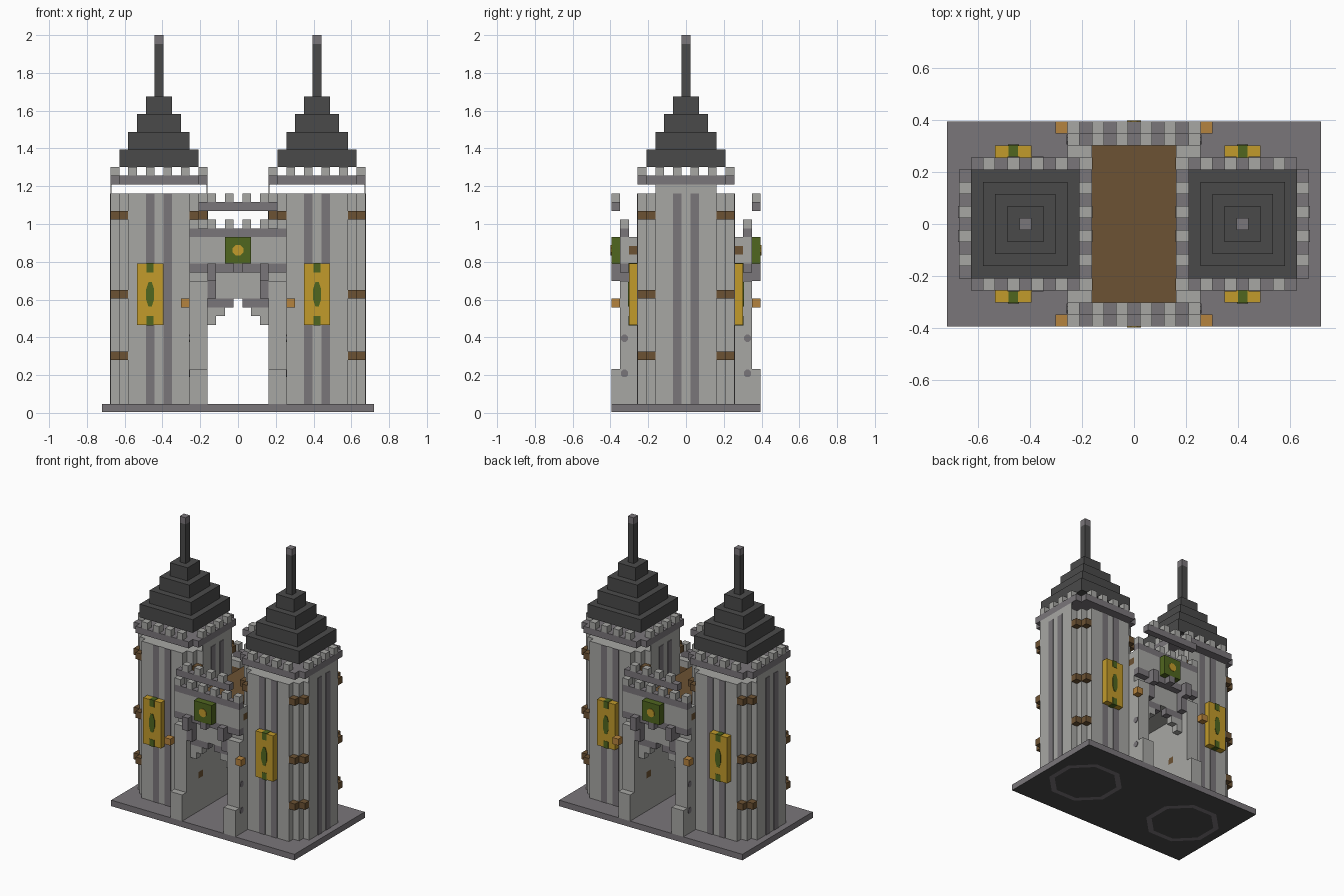
import bpy, bmesh, math
from mathutils import Matrix, Vector

old = bpy.data.objects.get("Cube")
if old:
    bpy.data.objects.remove(old, do_unlink=True)

U = 2 / 43          # one building block
T = 0.08            # thickness of painted plates, in blocks
SIDES = (-1, 1)


def material(name, code):
    rgb = [int(code[i:i + 2], 16) / 255 for i in (0, 2, 4)]
    col = [((c + 0.055) / 1.055) ** 2.4 for c in rgb] + [1]
    m = bpy.data.materials.new(name)
    m.use_nodes = True
    m.diffuse_color = col
    m.node_tree.nodes["Principled BSDF"].inputs["Base Color"].default_value = col
    return m


LIGHT = material("light stone", "A7A7A4")
GREY = material("grey stone", "7A767A")
DARK = material("dark slate", "4A4A4A")
BROWN = material("brown wood", "6C5233")
GOLD = material("gold cloth", "C29B2B")
GREEN = material("green cloth", "50661F")
ORANGE = material("lantern orange", "B5833E")


def finish(name, bm, mat):
    mesh = bpy.data.meshes.new(name)
    bm.to_mesh(mesh)
    bm.free()
    mesh.materials.append(mat)
    ob = bpy.data.objects.new(name, mesh)
    bpy.context.scene.collection.objects.link(ob)
    return ob


def blocks(name, mat, boxes):
    """One object from boxes given as centre and size, in blocks; z is the bottom."""
    bm = bmesh.new()
    for x, y, z, w, d, h in boxes:
        place = Matrix.Translation(Vector((x, y, z + h / 2)) * U)
        bmesh.ops.create_cube(bm, size=U, matrix=place @ Matrix.Diagonal((w, d, h, 1)))
    return finish(name, bm, mat)


def disc(name, mat, centre, axis, radius, stretch=1):
    """Thin eight-sided plate facing along an axis."""
    bm = bmesh.new()
    turn = Vector((0, 0, 1)).rotation_difference(Vector(axis)).to_matrix().to_4x4()
    flat = Matrix.Rotation(math.pi / 8, 4, "Z")
    place = Matrix.Translation(Vector(centre) * U) @ Matrix.Diagonal((1, 1, stretch, 1)) @ turn @ flat
    bmesh.ops.create_cone(bm, cap_ends=True, segments=8, radius1=radius * U,
                          radius2=radius * U, depth=2 * T * U, matrix=place)
    return finish(name, bm, mat)


# Ground slab with a dark underside
base = blocks("base_slab", GREY, [(0, 0, T, 31, 17, 1 - T)])
base.data.materials.append(DARK)
for f in base.data.polygons:
    if f.normal.z < -0.5:
        f.material_index = 1


def underside_ring(name, cx):
    bm = bmesh.new()
    rings = [[bm.verts.new(((cx + r * math.cos(a)) * U, r * math.sin(a) * U, 0.001))
              for a in [(k + 0.5) * math.pi / 4 for k in range(8)]] for r in (5.4, 4.6)]
    for k in range(8):
        j = (k + 1) % 8
        bm.faces.new((rings[0][j], rings[0][k], rings[1][k], rings[1][j]))
    finish(name, bm, GREY)


def tower(side, label):
    cx = 9 * side
    # Stepped octagonal shaft, with taller outer plates on the x sides
    shaft = [(cx, 0, 1, w, d, 24) for w, d in ((7, 11), (9, 9), (11, 7))]
    shaft += [(cx + s * 5.45, 0, 25, 0.1, 7, 1) for s in SIDES]
    blocks(label + "_tower_shaft", LIGHT, shaft)

    # Dark stripes on each face
    stripes = []
    for s in SIDES:
        for o in SIDES:
            stripes.append((cx + o, s * 5.5, 1, 1, 2 * T, 24))
            inner = s != side
            bottom = 19 if inner else 1
            stripes.append((cx + s * 5.5, o, bottom, 2 * T, 1, 25 - bottom))
    blocks(label + "_tower_stripes", GREY, stripes)

    # Wooden corner braces
    braces = [(cx + sx * a, sy * b, z, 1, 1, 1) for z in (6, 13, 22)
              for sx in SIDES for sy in SIDES for a, b in ((5, 4), (4, 5))]
    blocks(label + "_tower_braces", BROWN, braces)

    # Parapet and merlons
    blocks(label + "_tower_parapet", GREY, [(cx, 0, 26, 9, 11, 1), (cx, 0, 26, 11, 9, 1)])
    merlons = []
    for s in SIDES:
        for k in (-3, -1, 1, 3):
            merlons += [(cx + k, s * 5, 27, 1, 1, 1), (cx + s * 5, k, 27, 1, 1, 1)]
    blocks(label + "_tower_merlons", LIGHT, merlons)

    # Stepped roof, spire and tip
    tiers = [(cx, 0, 28 + 2 * i, 9 - 2 * i, 9 - 2 * i, 2) for i in range(4)]
    blocks(label + "_tower_roof", DARK, tiers + [(cx, 0, 36, 1, 1, 6)])
    blocks(label + "_spire_tip", GREY, [(cx, 0, 42, 1, 1, 1)])

    # Banners, front and back
    bx = 9 if side > 0 else -10
    for s, end in ((-1, "front"), (1, "back")):
        name = label + "_" + end + "_banner"
        blocks(name, GOLD, [(bx, s * 6, 10, 3, 1, 7)])
        blocks(name + "_ends", GREEN, [(bx, s * 6, 16, 0.8, 1 + T, 1 + T),
                                       (bx, s * 6, 10 - T, 0.8, 1 + T, 1 + T)])
        disc(name + "_mark", GREEN, (bx, s * 6.5, 13.5), (0, s, 0), 0.5, 3)
    underside_ring(label + "_underside_ring", cx)


tower(1, "left")
tower(-1, "right")

# Gate passage walls, ceiling and wooden deck
blocks("gate_side_walls", LIGHT, [(s * 4.5, 0, 1, 2, 13, 17) for s in SIDES])
blocks("gate_ceiling", LIGHT, [(0, 0, 13, 7, 13, 5)])
blocks("gate_deck", BROWN, [(0, 0, 18, 7, 13, 1)]
       + [(sx * 4.5, sy * 6, 18, 2, 1, 1) for sx in SIDES for sy in SIDES])
blocks("deck_end_walls", LIGHT, [(sx * 4.5, sy * 6, 19, 2, 1, 1) for sx in SIDES for sy in SIDES])

for s, end in ((-1, "front"), (1, "back")):
    # Pillars with feet
    blocks(end + "_pillars", LIGHT, [(k * 4.5, s * 7, 1, 2, 1, 14) for k in SIDES])
    blocks(end + "_pillar_feet", LIGHT, [(k * 4.5, s * 7.5, 1, 2, 2, 4) for k in SIDES])
    for k in SIDES:
        for z in (4.5, 8.5):
            disc(end + "_pillar_stud", GREY, (k * 5.5, s * 7, z), (k, 0, 0), 0.45)
    blocks(end + "_lanterns", ORANGE, [(k * 6, s * 8, 12, 1, 1, 1) for k in SIDES])

    # Stepped arch, springers and posts
    blocks(end + "_arch_steps", LIGHT,
           [(k * x, s * 6, z, 1, 1, 12 - z) for k in SIDES for x, z in ((3, 10), (2, 11))])
    blocks(end + "_arch_springers", GREY, [(k * 2, s * 6, 12, 3, 1, 1) for k in SIDES])
    blocks(end + "_posts", GREY, [(k * 3, s * 7, 13, 1, 1, 3) for k in SIDES]
           + [(k * 3, s * 8, 15, 1, 1, 2) for k in SIDES])

    # Lintel, upper wall and lower battlement
    blocks(end + "_lintel", GREY, [(0, s * 7, 16, 11, 1, 1), (0, s * 8, 16, 1, 1, 1)])
    blocks(end + "_upper_wall", LIGHT, [(0, s * 7, 17, 11, 1, 3)])
    blocks(end + "_lower_band", GREY, [(0, s * 7, 20, 11, 1, 1)])
    blocks(end + "_lower_merlons", LIGHT, [(k, s * 7, 21, 1, 1, 1) for k in range(-5, 6, 2)])

    # Raised outer battlement
    blocks(end + "_upper_band", GREY, [(0, s * 8, 23, 9, 1, 1)])
    blocks(end + "_upper_merlons", LIGHT, [(k, s * 8, 24, 1, 1, 1) for k in (-3, -1, 1, 3)])

    # Shield over the gate
    blocks(end + "_shield", GREEN, [(0, s * 8, 17, 3, 1, 3)])
    disc(end + "_shield_mark", GOLD, (0, s * 8.5, 18.5), (0, s, 0), 0.65)
